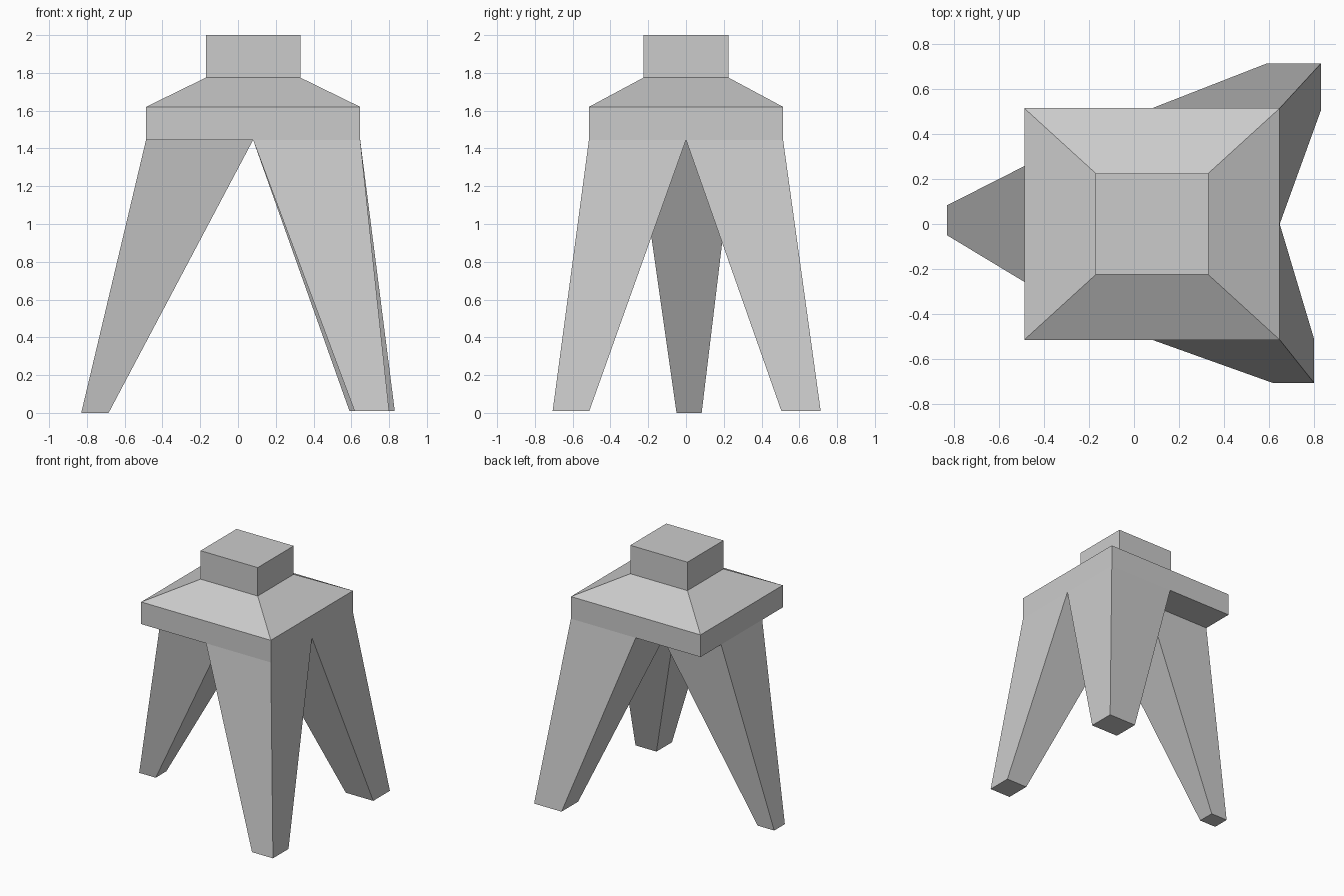
import bpy
import bmesh

if "Cube" in bpy.data.objects:
    bpy.data.objects.remove(bpy.data.objects["Cube"])


def loft(name, sections, cap_start=True):
    """Skin stacked rectangles given as (x0, x1, y0, y1, z), top to bottom or bottom to top."""
    bm = bmesh.new()
    rings = []
    for x0, x1, y0, y1, z in sections:
        corners = ((x0, y0), (x1, y0), (x1, y1), (x0, y1))
        rings.append([bm.verts.new((x, y, z)) for x, y in corners])
    for a, b in zip(rings, rings[1:]):
        for i in range(4):
            j = (i + 1) % 4
            bm.faces.new((a[i], a[j], b[j], b[i]))
    bm.faces.new(rings[-1])
    if cap_start:
        bm.faces.new(rings[0][::-1])
    bmesh.ops.recalc_face_normals(bm, faces=bm.faces)
    mesh = bpy.data.meshes.new(name)
    bm.to_mesh(mesh)
    bm.free()
    obj = bpy.data.objects.new(name, mesh)
    bpy.context.collection.objects.link(obj)
    return obj


LEFT, MID, RIGHT = -0.487, 0.08, 0.647
DEPTH = 0.514
UNDER = 1.445

# Body: slab, sloped shoulder and square neck
loft("body", [
    (LEFT, RIGHT, -DEPTH, DEPTH, UNDER),
    (LEFT, RIGHT, -DEPTH, DEPTH, 1.62),
    (-0.17, 0.33, -0.225, 0.225, 1.775),
    (-0.17, 0.33, -0.225, 0.225, 2.0),
])

# Legs: top rectangle on the underside, foot rectangle, foot height
legs = {
    "back_right_leg": ((MID, RIGHT, 0, DEPTH), (0.59, 0.83, 0.505, 0.713), 0.01),
    "front_right_leg": ((MID, RIGHT, -DEPTH, 0), (0.617, 0.80, -0.706, -0.512), 0.01),
    "left_leg": ((LEFT, MID, -0.257, 0.257), (-0.83, -0.685, -0.05, 0.083), 0.0),
}
for name, (top, foot, foot_z) in legs.items():
    # The top end stays open because it sits flush against the body
    loft(name, [(*top, UNDER), (*foot, foot_z)], cap_start=False)
